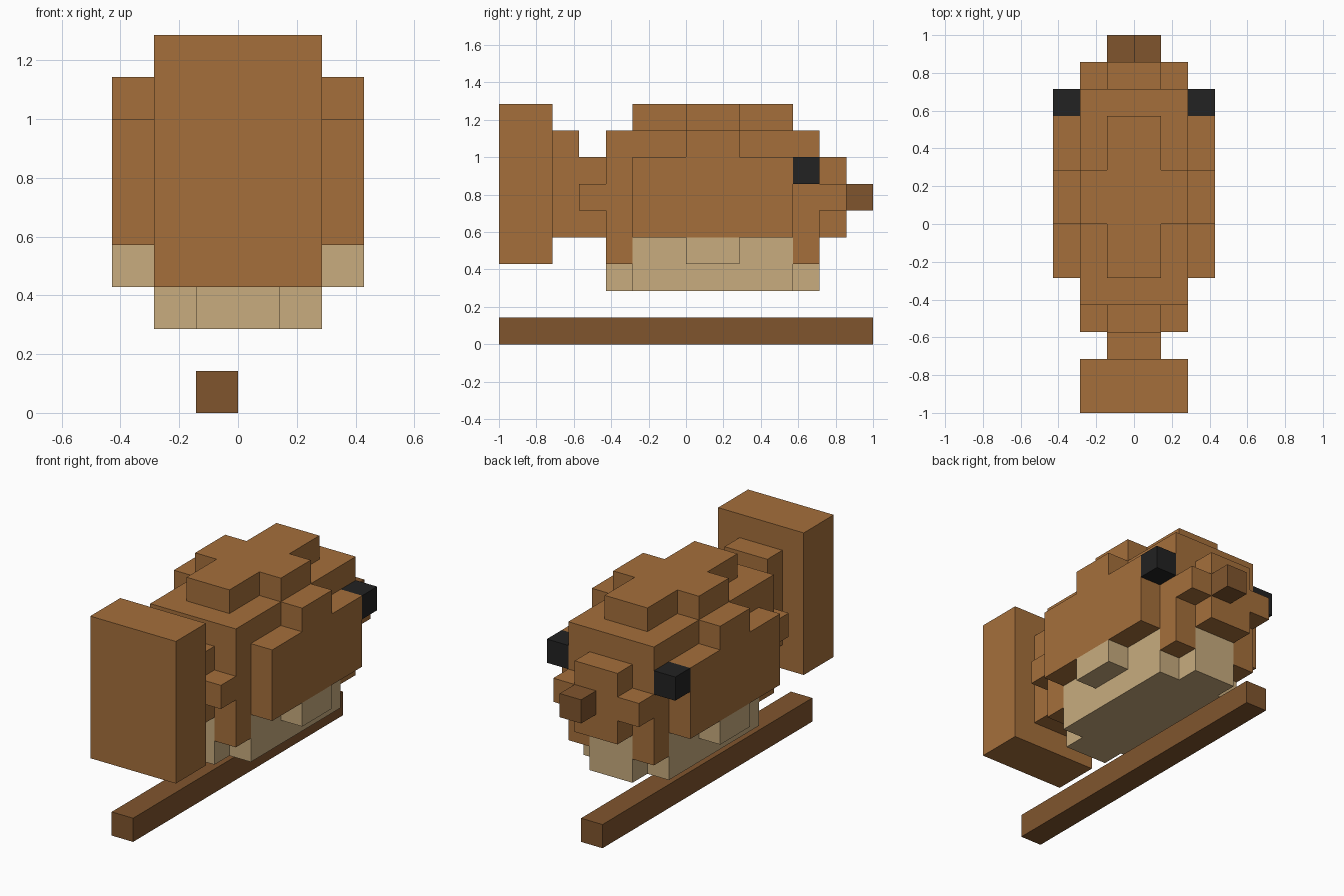
import bpy
import bmesh
from mathutils import Vector

U = 1 / 7  # edge of one block

cube = bpy.data.objects.get("Cube")
if cube:
    bpy.data.objects.remove(cube, do_unlink=True)


def material(name, rgb):
    m = bpy.data.materials.new(name)
    m.use_nodes = True
    m.diffuse_color = (*rgb, 1)
    m.node_tree.nodes["Principled BSDF"].inputs["Base Color"].default_value = (*rgb, 1)
    return m


brown = material("fur_brown", (0.376, 0.159, 0.044))
cream = material("belly_cream", (0.578, 0.413, 0.209))
dark = material("dark_wood", (0.216, 0.091, 0.027))
black = material("eye_black", (0.016, 0.016, 0.016))

# Each part: name, colour, boxes as (half width or x range), y range, z range
parts = [
    # animal body with bulging sides and a stepped back
    ("body", brown, [(2, (-3, 5), (4, 8))]
     + [((s, s + 1), (e, e + 1), (3, 4)) for s in (-2, 1) for e in (-3, 4)]),
    ("back_hump", brown, [(1, (-2, 4), (8, 9)), (2, (0, 2), (8, 9))]),
    ("left_flank", brown, [((2, 3), (-2, 4), (4, 7)), ((2, 3), (0, 2), (7, 8))]),
    ("right_flank", brown, [((-3, -2), (-2, 4), (4, 7)), ((-3, -2), (0, 2), (7, 8))]),
    # belly
    ("belly", cream, [(1, (-3, 5), (2, 4)), (2, (-2, 4), (2, 4)), (3, (0, 2), (3, 4))]),
    # face
    ("snout", brown, [(1, (5, 6), (4, 7)), (2, (5, 6), (5, 6))]),
    ("nose", dark, [((0, 1), (6, 7), (5, 6))]),
    ("left_eye", black, [((2, 3), (4, 5), (6, 7))]),
    ("right_eye", black, [((-3, -2), (4, 5), (6, 7))]),
    # tail
    ("tail_root", brown, [(1, (-4, -3), (4, 7)), (2, (-4, -3), (5, 6))]),
    ("tail_stem", brown, [(1, (-5, -4), (4, 8))]),
    ("tail_paddle", brown, [(2, (-7, -5), (3, 9))]),
    # long stick below
    ("stick", dark, [((-1, 0), (-7, 7), (0, 1))]),
]


def cells(boxes):
    found = set()
    for xr, yr, zr in boxes:
        xr = xr if isinstance(xr, tuple) else (-xr, xr)
        found |= {(x, y, z) for x in range(*xr) for y in range(*yr) for z in range(*zr)}
    return found


filled = set().union(*(cells(boxes) for _, _, boxes in parts))


def build(name, mat, boxes):
    bm = bmesh.new()
    for c in sorted(cells(boxes)):
        centre = Vector(c) + Vector((0.5, 0.5, 0.5))
        for axis in range(3):
            for sign in (-1, 1):
                n = Vector((0, 0, 0))
                n[axis] = sign
                if tuple(int(a + b) for a, b in zip(c, n)) in filled:
                    continue
                # exposed square, wound so that it faces outwards
                u = Vector((0, 0, 0))
                u[(axis + 1) % 3] = 0.5
                v = n.cross(u)
                mid = centre + n * 0.5
                bm.faces.new([bm.verts.new((mid + a * u + b * v) * U)
                              for a, b in ((-1, -1), (1, -1), (1, 1), (-1, 1))])
    bmesh.ops.remove_doubles(bm, verts=bm.verts[:], dist=0.001)
    bmesh.ops.dissolve_limit(bm, angle_limit=0.01, verts=bm.verts[:], edges=bm.edges[:])
    mesh = bpy.data.meshes.new(name)
    bm.to_mesh(mesh)
    bm.free()
    mesh.materials.append(mat)
    bpy.context.collection.objects.link(bpy.data.objects.new(name, mesh))


for part in parts:
    build(*part)
